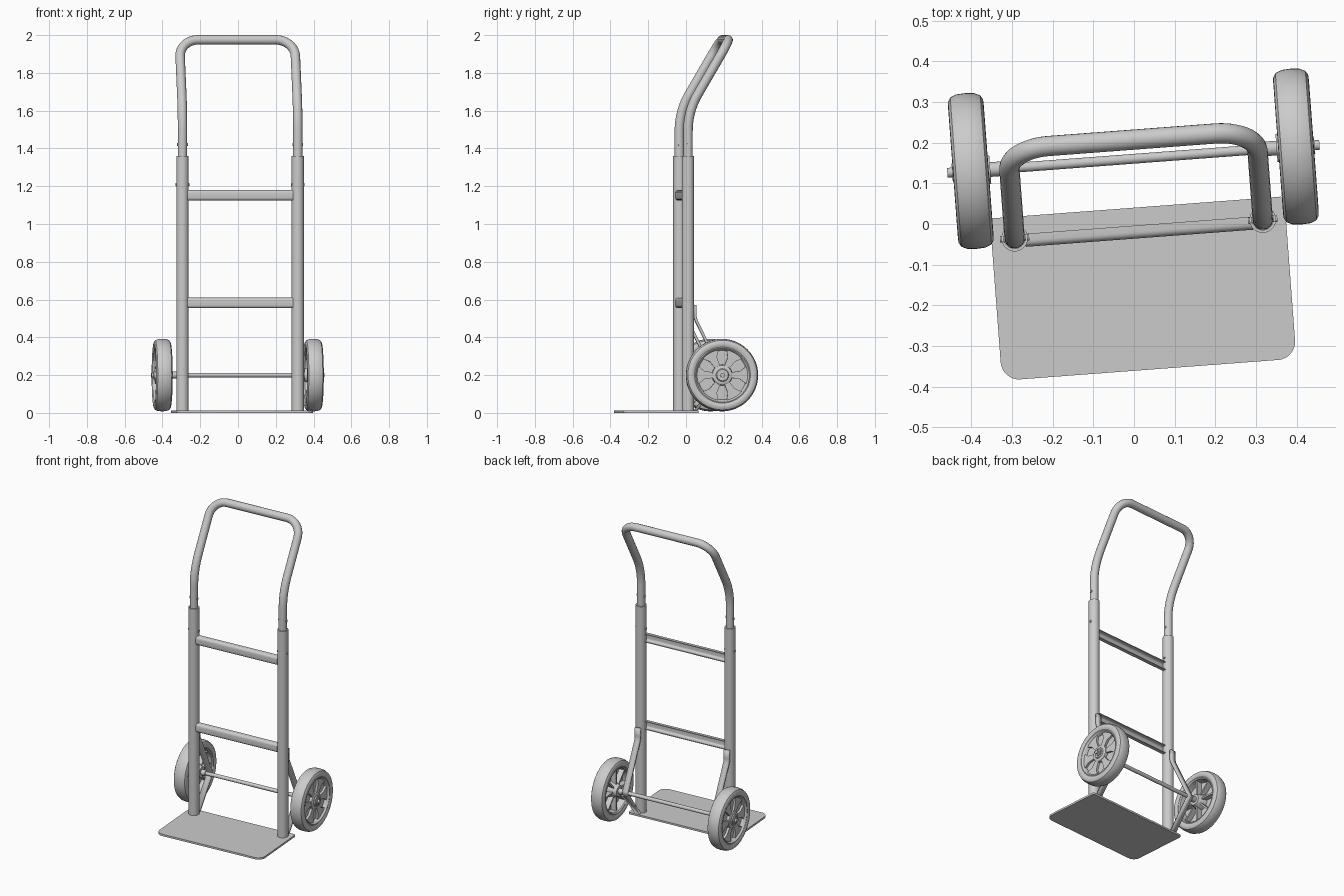
import bpy, bmesh, math
from mathutils import Matrix, Vector

if "Cube" in bpy.data.objects:
    bpy.data.objects.remove(bpy.data.objects["Cube"])

# whole truck stands slightly turned about z
PLACE = Matrix.Rotation(math.radians(4.3), 4, 'Z') @ Matrix.Translation((0.0105, 0, 0))
POST_X, POST_Y = 0.306, -0.013
AXLE_Y, AXLE_Z = 0.16, 0.2


def finish(obj, angle=35):
    bpy.ops.object.select_all(action='DESELECT')
    obj.select_set(True)
    bpy.context.view_layer.objects.active = obj
    bpy.ops.object.shade_smooth_by_angle(angle=math.radians(angle))
    return obj


def from_bm(name, bm, local=Matrix()):
    bmesh.ops.recalc_face_normals(bm, faces=bm.faces)
    me = bpy.data.meshes.new(name)
    bm.to_mesh(me)
    bm.free()
    obj = bpy.data.objects.new(name, me)
    bpy.context.collection.objects.link(obj)
    obj.matrix_world = PLACE @ local
    return finish(obj)


def lathe(name, profile, local, n=48):
    """Closed (axial, radius) profile turned about the local z axis."""
    bm = bmesh.new()
    rings = []
    for i in range(n):
        a = 2 * math.pi * i / n
        rings.append([bm.verts.new((r * math.cos(a), r * math.sin(a), h)) for h, r in profile])
    m = len(profile)
    for i in range(n):
        p, q = rings[i], rings[(i + 1) % n]
        for j in range(m):
            k = (j + 1) % m
            bm.faces.new((p[j], p[k], q[k], q[j]))
    return from_bm(name, bm, local)


def prism(name, pts, depth, local, bevel=0):
    """Polygon in local xy extruded along z."""
    bm = bmesh.new()
    f = bm.faces.new([bm.verts.new((x, y, 0)) for x, y in pts])
    ext = bmesh.ops.extrude_face_region(bm, geom=[f])
    bmesh.ops.translate(bm, vec=(0, 0, depth), verts=[v for v in ext['geom'] if isinstance(v, bmesh.types.BMVert)])
    if bevel:
        bmesh.ops.bevel(bm, geom=list(bm.edges), offset=bevel, segments=2, affect='EDGES')
    return from_bm(name, bm, local)


def rod(name, r, x0, x1, y, z, n=24):
    """Solid round bar along x."""
    pts = [(r * math.cos(2 * math.pi * i / n), r * math.sin(2 * math.pi * i / n)) for i in range(n)]
    return prism(name, pts, x1 - x0, Matrix.Translation((x0, y, z)) @ Matrix.Rotation(math.pi / 2, 4, 'Y'))


def fillet(points, radii, steps=12):
    """Round the inner corners of a polyline with arcs."""
    pts = [Vector(p) for p in points]
    out = [pts[0]]
    for i in range(1, len(pts) - 1):
        a, b = (pts[i - 1] - pts[i]).normalized(), (pts[i + 1] - pts[i]).normalized()
        half = a.angle(b) / 2
        c = pts[i] + (a + b).normalized() * radii[i - 1] / math.sin(half)
        t = radii[i - 1] / math.tan(half)
        u, v = pts[i] + a * t - c, pts[i] + b * t - c
        sweep = u.angle(v)
        for s in range(steps + 1):
            k = s / steps
            out.append(c + (u * math.sin((1 - k) * sweep) + v * math.sin(k * sweep)) / math.sin(sweep))
    return out + [pts[-1]]


# toe plate with rounded front corners
W, F, B = 0.363, -0.36, 0.04
outline = fillet([(0, B, 0), (-W, B, 0), (-W, F, 0), (W, F, 0), (W, B, 0), (0, B, 0)],
                 [0.01, 0.045, 0.045, 0.01], 8)[:-1]
prism("toe_plate", [(p.x, p.y) for p in outline], 0.012, Matrix())

# looped handle bent backwards
X, Y = POST_X, POST_Y
path = fillet([(-X, Y, 1.19), (-X, Y, 1.597), (-X, 0.207, 1.975), (X, 0.207, 1.975), (X, Y, 1.597), (X, Y, 1.19)],
              [0.38, 0.1, 0.1, 0.38])
cu = bpy.data.curves.new("handle", 'CURVE')
cu.dimensions = '3D'
cu.bevel_depth, cu.bevel_resolution, cu.use_fill_caps = 0.025, 6, True
sp = cu.splines.new('POLY')
sp.points.add(len(path) - 1)
for pt, co in zip(sp.points, path):
    pt.co = (*co, 1)
handle = bpy.data.objects.new("handle", cu)
bpy.context.collection.objects.link(handle)
handle.matrix_world = PLACE
bpy.context.view_layer.objects.active = handle
handle.select_set(True)
bpy.ops.object.convert(target='MESH')
finish(bpy.context.object)

# crossbars: channels with a rounded front, open to the back
front, back, hh, th = -0.036, -0.004, 0.028, 0.005
def channel(d):
    return fillet([(back, -hh + d, 0), (front + d, -hh + d, 0), (front + d, hh - d, 0), (back, hh - d, 0)],
                  [0.016 - d, 0.016 - d], 5)
section = [(-p.y, p.x) for p in channel(0)] + [(-p.y, p.x) for p in reversed(channel(th))]
for label, z in (("lower", 0.582), ("upper", 1.152)):
    prism(label + "_crossbar", section, 0.56,
          Matrix.Translation((-0.28, 0, z)) @ Matrix.Rotation(math.pi / 2, 4, 'Y'))

# axle
rod("axle", 0.012, -0.459, 0.459, AXLE_Y, AXLE_Z)

tire = [(-.034, .142), (-.040, .150), (-.044, .162), (-.043, .174), (-.037, .184), (-.022, .1905), (0, .192)]
tire += [(-x, r) for x, r in reversed(tire[:-1])]
rim = [(.038, .150), (.040, .143), (.034, .136), (.014, .130), (.014, .030),
       (.006, .030), (.006, .130), (-.034, .136), (-.040, .143), (-.038, .150)]
hub = [(.040, .012), (.040, .030), (.034, .034), (.034, .046), (.030, .052), (.010, .056),
       (-.030, .040), (-.048, .034), (-.048, .012)]

for side, s in (("left", -1), ("right", 1)):
    # side post, open tube
    lathe(side + "_post", [(0.01, .0325), (1.36, .0325), (1.36, .0255), (0.01, .0255)],
          Matrix.Translation((s * X, Y, 0)), 32)
    # locking pins
    rod(side + "_post_pin", 0.008, s * X - 0.036, s * X + 0.036, Y, 1.21, 12)
    rod(side + "_handle_pin", 0.008, s * X - 0.028, s * X + 0.028, Y, 1.42, 12)

    # bent axle bracket strap
    bm = bmesh.new()
    strap = fillet([(0, 0.024, 0.57), (0, 0.024, 0.50), (0, AXLE_Y + .012, AXLE_Z), (0, 0.026, 0.012)],
                   [0.08, 0.022], 6)
    rows = [[bm.verts.new((s * X + d, p.y, p.z)) for d in (-.018, .018)] for p in strap]
    for a, b in zip(rows, rows[1:]):
        bm.faces.new((a[0], a[1], b[1], b[0]))
    bracket = from_bm(side + "_axle_bracket", bm)
    mod = bracket.modifiers.new("thickness", 'SOLIDIFY')
    mod.thickness, mod.offset = 0.014, 0

    # wheel: local z points outwards
    wheel = Matrix.Translation((s * 0.401, AXLE_Y, AXLE_Z)) @ Matrix.Rotation(s * math.pi / 2, 4, 'Y')
    lathe(side + "_tire", tire, wheel, 64)
    lathe(side + "_rim", rim, wheel, 64)
    lathe(side + "_hub", hub, wheel, 40)
    for i in range(6):
        turn = Matrix.Rotation(math.pi * (i + 0.5) / 3, 4, 'Z')
        # broad outer spokes framing the recesses
        prism(f"{side}_outer_spoke_{i}", [(.045, -.014), (.095, -.022), (.134, -.052), (.134, .052), (.095, .022), (.045, .014)],
              0.016, wheel @ turn @ Matrix.Translation((0, 0, 0.012)))
    for i in range(8):
        # thin inner ribs
        prism(f"{side}_inner_rib_{i}", [(.03, -.005), (.134, -.005), (.134, .005), (.03, .005)],
              0.036, wheel @ Matrix.Rotation(math.pi * i / 4, 4, 'Z') @ Matrix.Translation((0, 0, -0.028)))
    # axle washer and spacer
    rod(side + "_axle_washer", 0.022, s * 0.444 - .003, s * 0.444 + .003, AXLE_Y, AXLE_Z)
    rod(side + "_axle_spacer", 0.018, s * 0.34 - .016, s * 0.34 + .016, AXLE_Y, AXLE_Z)
